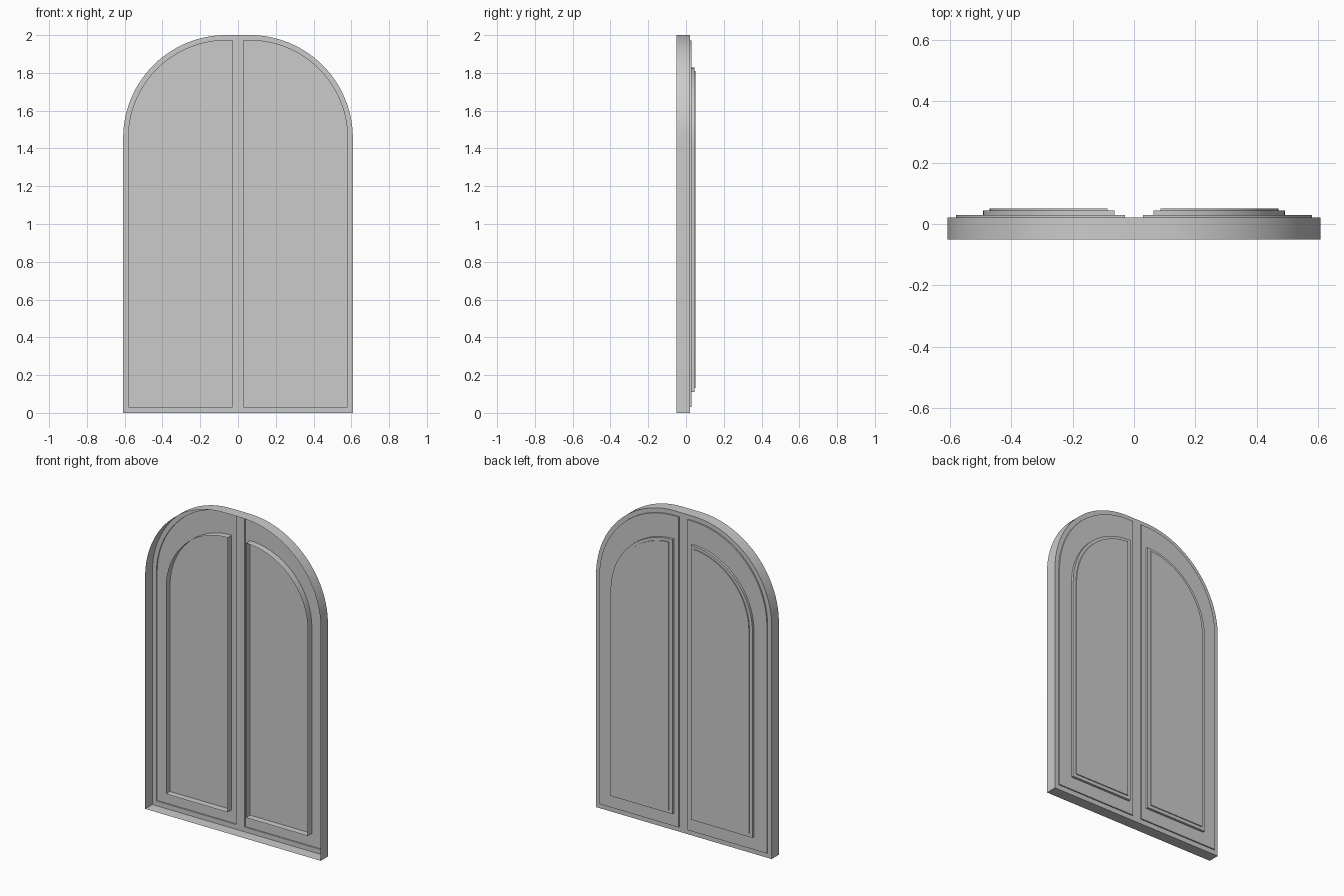
import bpy, bmesh, math

if "Cube" in bpy.data.objects:
    bpy.data.objects.remove(bpy.data.objects["Cube"])

N = 28       # segments per quarter arch
CX = 0.063   # arch centre, same for all outlines


def outline(x0, x1, z0, spring):
    """Half-arch outline, counter-clockwise seen from the front."""
    r = x1 - CX
    pts = [(x0, z0), (x1, z0)]
    for i in range(N + 1):
        a = math.pi / 2 * i / N
        x, z = CX + r * math.cos(a), spring + r * math.sin(a)
        if x < x0:      # trim arc against the straight inner edge
            x, z = x0, spring + math.sqrt(r * r - (x0 - CX) ** 2)
        pts.append((x, z))
    if x0 < CX:
        pts.append((x0, spring + r))
    else:
        pts.append(pts[-1])
    return pts


def build(name, rings, cap=True, skip_first_inner=False):
    """Loft rings of (outline, y) front to back, cap the back, mirror in x."""
    bm = bmesh.new()
    loops = [[bm.verts.new((x, y, z)) for x, z in o] for o, y in rings]
    for k, (a, b) in enumerate(zip(loops, loops[1:])):
        n = len(a)
        for i in range(n):
            if skip_first_inner and k == 0 and i == n - 1:
                continue    # no wall on the centre line
            j = (i + 1) % n
            bm.faces.new((a[i], a[j], b[j], b[i]))
    if cap:
        bm.faces.new(loops[-1][::-1])
    bmesh.ops.remove_doubles(bm, verts=bm.verts[:], dist=1e-5)
    bmesh.ops.dissolve_degenerate(bm, edges=bm.edges[:], dist=1e-5)
    me = bpy.data.meshes.new(name)
    bm.to_mesh(me)
    bm.free()
    ob = bpy.data.objects.new(name, me)
    bpy.context.collection.objects.link(ob)
    m = ob.modifiers.new("mirror", "MIRROR")
    m.use_axis[0] = True
    m.use_clip = True
    m.merge_threshold = 0.0001
    bpy.ops.object.select_all(action="DESELECT")
    ob.select_set(True)
    bpy.context.view_layer.objects.active = ob
    bpy.ops.object.modifier_apply(modifier="mirror")
    bpy.ops.object.shade_smooth_by_angle(angle=math.radians(30))
    return ob


frame = outline(0.0, 0.608, 0.0, 1.455)
leaf = outline(0.03, 0.58, 0.03, 1.455)
panel = outline(0.064, 0.491, 0.11, 1.40)
field = outline(0.086, 0.47, 0.131, 1.403)

# Outer frame: hollow shell open to the front, back ring around two leaves
build("door_frame", [(frame, -0.05), (frame, 0.021), (leaf, 0.021)],
      cap=False, skip_first_inner=True)
# Door leaves: shallow step behind the frame
build("door_leaves", [(leaf, 0.021), (leaf, 0.029)])
# Raised panels: rim pokes through the leaf, open to the front
build("panel_surrounds", [(panel, -0.012), (panel, 0.044)])
# Thin raised field on each panel
build("panel_fields", [(field, 0.044), (field, 0.05)])
